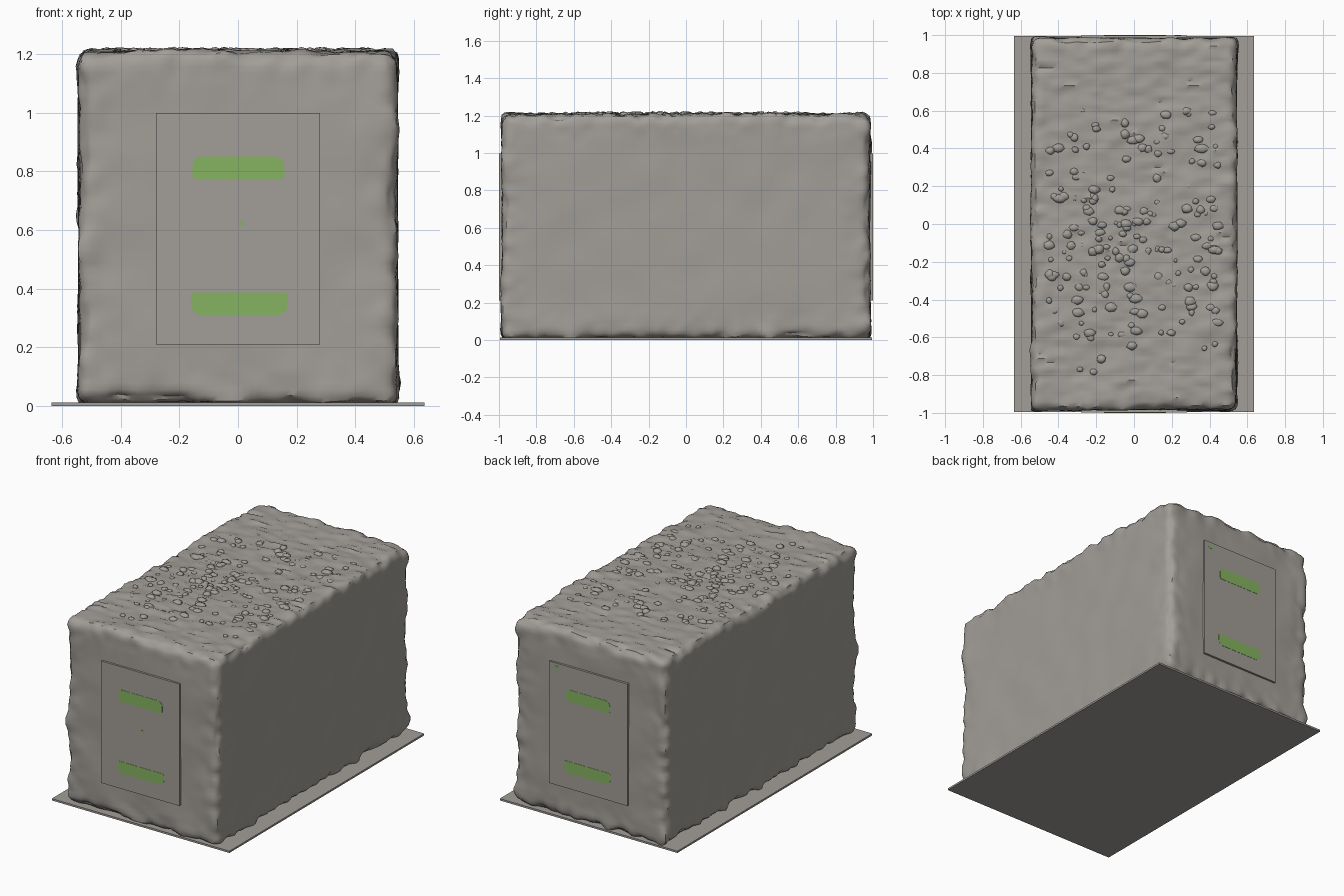
import bpy, bmesh, math, random
from mathutils import Vector, noise

if "Cube" in bpy.data.objects:
    bpy.data.objects.remove(bpy.data.objects["Cube"])

random.seed(7)


def material(name, rgb):
    m = bpy.data.materials.new(name)
    m.diffuse_color = (*rgb, 1)
    m.use_nodes = True
    m.node_tree.nodes["Principled BSDF"].inputs["Base Color"].default_value = m.diffuse_color
    return m


STONE = material("warm grey stone", (0.36, 0.34, 0.31))
GREEN = material("leaf green", (0.24, 0.45, 0.12))


def finish(bm, name, mat, smooth=None):
    bmesh.ops.recalc_face_normals(bm, faces=bm.faces)
    me = bpy.data.meshes.new(name)
    bm.to_mesh(me)
    bm.free()
    ob = bpy.data.objects.new(name, me)
    bpy.context.collection.objects.link(ob)
    me.materials.append(mat)
    if smooth:
        bpy.ops.object.select_all(action='DESELECT')
        ob.select_set(True)
        bpy.context.view_layer.objects.active = ob
        bpy.ops.object.shade_smooth_by_angle(angle=math.radians(smooth))
    return ob


def box(name, lo, hi, mat):
    bm = bmesh.new()
    bmesh.ops.create_cube(bm, size=1)
    for v in bm.verts:
        v.co = Vector([a + (b - a) * (c + 0.5) for a, b, c in zip(lo, hi, v.co)])
    return finish(bm, name, mat)


def marking(name, x0, x1, z0, z1, r_top, r_low, side):
    """Thin rounded plate lying on an end panel; side -1 front, 1 back."""
    bm = bmesh.new()
    corners = [(x1 - r_top, z1 - r_top, r_top, 0), (x0 + r_top, z1 - r_top, r_top, 90),
               (x0 + r_low, z0 + r_low, r_low, 180), (x1 - r_low, z0 + r_low, r_low, 270)]
    pts = []
    for cx, cz, r, a0 in corners:
        for k in range(5):
            a = math.radians(a0 + k * 22.5)
            pts.append((cx + r * math.cos(a), cz + r * math.sin(a)))
    f = bm.faces.new([bm.verts.new((x, side * 0.998, z)) for x, z in pts])
    ext = bmesh.ops.extrude_face_region(bm, geom=[f])
    for v in ext["geom"]:
        if isinstance(v, bmesh.types.BMVert):
            v.co.y = side * 1.0
    return finish(bm, name, GREEN)


# rough block: gridded cube, rounded edges, noise growing towards the edges
HALF = Vector((0.545, 0.987, 0.5985))
MID = Vector((0, 0, 0.6065))
R = 0.05


def grid_face(bm, axis, sign, counts):
    u, w = [i for i in range(3) if i != axis]
    rows = []
    for i in range(counts[u] + 1):
        row = []
        for j in range(counts[w] + 1):
            p = Vector((0, 0, 0))
            p[axis] = sign * HALF[axis]
            p[u] = HALF[u] * (2 * i / counts[u] - 1)
            p[w] = HALF[w] * (2 * j / counts[w] - 1)
            row.append(bm.verts.new(p))
        rows.append(row)
    for i in range(counts[u]):
        for j in range(counts[w]):
            bm.faces.new((rows[i][j], rows[i + 1][j], rows[i + 1][j + 1], rows[i][j + 1]))


def roughen(p):
    gap = sorted(HALF[i] - abs(p[i]) for i in range(3))[1]
    inner = Vector([max(-HALF[i] + R, min(HALF[i] - R, p[i])) for i in range(3)])
    n = (p - inner).normalized()
    q = inner + n * R
    edge = math.exp(-gap / 0.06)
    coarse = noise.noise(q * 5)
    fine = noise.noise(q * 16 + Vector((9, 3, 1)))
    d = 0.006 * coarse - 0.002 + edge * (0.018 * coarse + 0.022 * fine)
    if n.z > 0.8:   # combed ripples on the top
        ripple = noise.noise(Vector((q.x * 9, q.y * 32, 4)))
        d += 0.012 * ripple + 0.004 * noise.noise(q * 40) + 0.004
    q = q + n * d
    q.y = max(-0.994, min(0.994, q.y))
    q.z = max(-HALF.z, q.z)
    return q + MID


bm = bmesh.new()
for axis in range(3):
    for sign in (-1, 1):
        grid_face(bm, axis, sign, (48, 86, 50))
bmesh.ops.remove_doubles(bm, verts=bm.verts, dist=0.0005)
for v in bm.verts:
    v.co = roughen(v.co)
finish(bm, "rough_block", STONE, 40)

# pebbly lumps half sunk into the top, lying in loose rows
bm = bmesh.new()
for i in range(190):
    x = random.uniform(-0.45, 0.45)
    y = round(random.triangular(-0.88, 0.75, 0) / 0.065) * 0.065 + random.uniform(-0.02, 0.02)
    r = random.uniform(0.012, 0.026)
    ret = bmesh.ops.create_icosphere(bm, subdivisions=2, radius=r)
    sx = random.uniform(0.9, 1.5)
    for v in ret["verts"]:
        c = v.co * (1 + 0.25 * noise.noise(v.co * 60 + Vector((i, 0, 0))))
        v.co = Vector((x + c.x * sx, y + c.y, 1.203 + c.z * 0.75))
finish(bm, "top_pebbles", STONE, 50)

# ground slab
box("base_slab", (-0.635, -0.995, 0), (0.635, 0.995, 0.012), STONE)

# end panels with green markings
for side, word in ((-1, "front"), (1, "back")):
    y0, y1 = sorted((side * 0.97, side * 0.9985))
    box(word + "_panel", (-0.28, y0, 0.21), (0.28, y1, 0.998), STONE)
    marking(word + "_upper_stripe", -0.155, 0.158, 0.773, 0.85, 0.03, 0.012, side)
    marking(word + "_lower_stripe", -0.16, 0.17, 0.31, 0.386, 0.012, 0.036, side)
marking("front_spot", 0.003, 0.021, 0.613, 0.628, 0.006, 0.006, -1)
marking("back_spot", 0.215, 0.25, 0.955, 0.98, 0.01, 0.01, 1)
